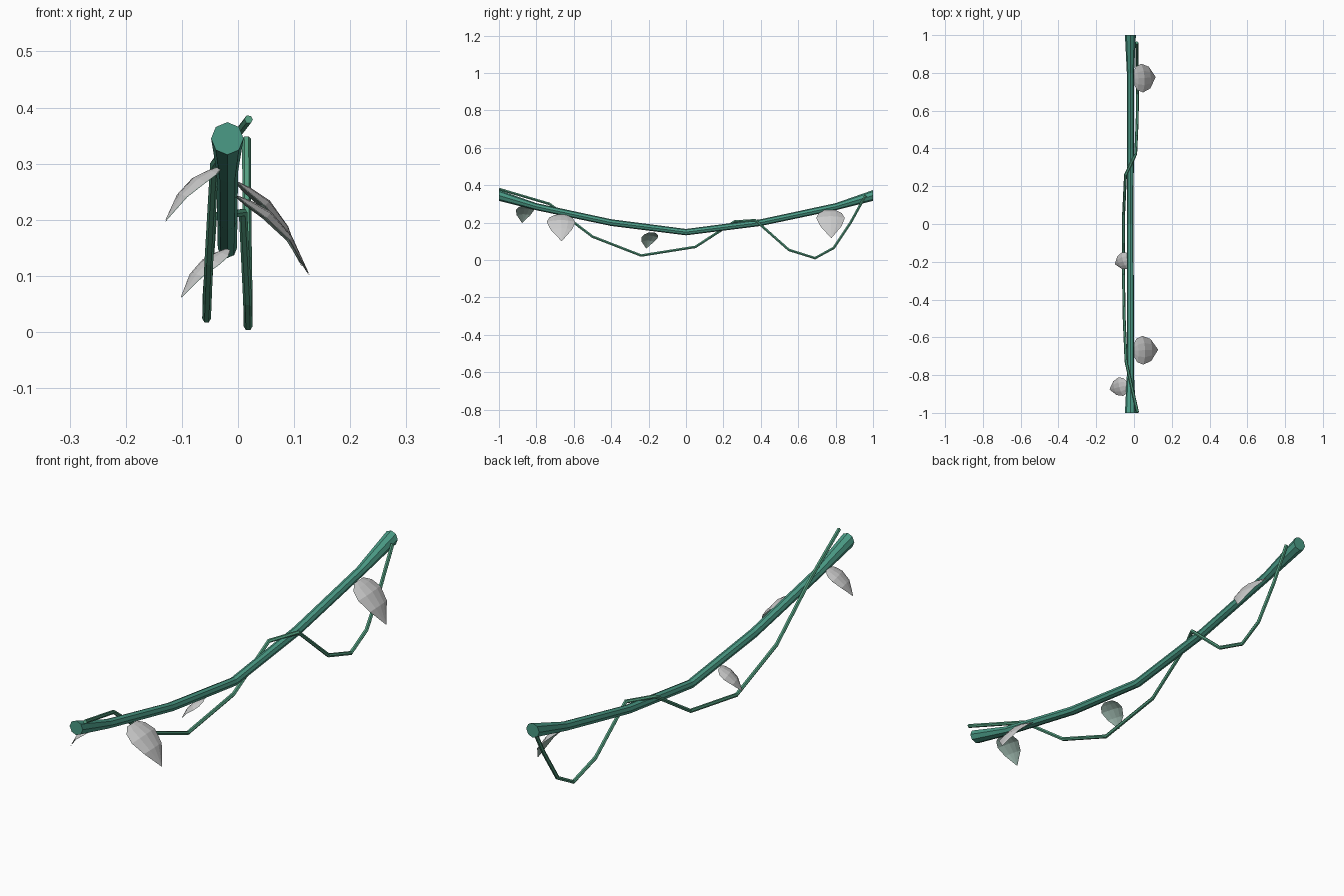
import bpy, bmesh, math
from mathutils import Vector, Matrix

if "Cube" in bpy.data.objects:
    bpy.data.objects.remove(bpy.data.objects["Cube"])


def material(name, color):
    m = bpy.data.materials.new(name)
    m.diffuse_color = (*color, 1)
    m.use_nodes = True
    m.node_tree.nodes["Principled BSDF"].inputs["Base Color"].default_value = m.diffuse_color
    return m


def finish(name, bm, mats=(), recalc=True):
    if recalc:
        bmesh.ops.recalc_face_normals(bm, faces=bm.faces)
    me = bpy.data.meshes.new(name)
    bm.to_mesh(me)
    bm.free()
    for m in mats:
        me.materials.append(m)
    ob = bpy.data.objects.new(name, me)
    bpy.context.collection.objects.link(ob)
    return ob


def tube(name, path, sides, mat, tangent=None):
    """Sweep a flat-sided ring along (x, y, z, radius) points."""
    bm = bmesh.new()
    pts = [Vector(p[:3]) for p in path]
    rings = []
    for i, p in enumerate(pts):
        a, b = pts[max(i - 1, 0)], pts[min(i + 1, len(pts) - 1)]
        t = tangent
        if t is None:
            t = ((p - a).normalized() + (b - p).normalized()).normalized()
        side = Vector((1, 0, 0))
        side = (side - t * side.dot(t)).normalized()
        up = side.cross(t)
        ring = []
        for k in range(sides):
            ang = math.tau * k / sides
            ring.append(bm.verts.new(p + path[i][3] * (math.cos(ang) * side + math.sin(ang) * up)))
        rings.append(ring)
    for r, s in zip(rings, rings[1:]):
        for k in range(sides):
            j = (k + 1) % sides
            bm.faces.new((r[k], r[j], s[j], s[k]))
    bm.faces.new(rings[0])
    bm.faces.new(rings[-1])
    return finish(name, bm, [mat])


# Leaf rows: position along the leaf, half width, arch height (tip closes to a point)
ROWS = [(0.0, 0.40, 0.0), (0.12, 0.82, 0.06), (0.32, 1.0, 0.13), (0.62, 0.76, 0.12)]


def leaf(name, base, tip, half_width, cup, roll=0):
    base, tip = Vector(base), Vector(tip)
    axis = tip - base
    length = axis.length
    u = axis.normalized()
    side = u.cross(Vector((0, 0, 1))).normalized()
    side = Matrix.Rotation(math.radians(roll), 3, u) @ side
    n = side.cross(u)
    bm = bmesh.new()
    # grey top sheet and a green underside just beneath it
    for layer, drop in ((0, 0.0), (1, 0.0015)):
        grid = []
        for t, w, h in ROWS:
            grid.append([bm.verts.new(base + axis * t + side * (c * w * half_width)
                                      + n * (h * length - cup * (c * w) ** 2 - drop))
                         for c in (-1, -0.5, 0, 0.5, 1)])
        end = bm.verts.new(tip - n * drop)
        faces = []
        for r, s in zip(grid, grid[1:]):
            for k in range(4):
                faces.append(bm.faces.new((r[k], r[k + 1], s[k + 1], s[k])))
        for k in range(4):
            faces.append(bm.faces.new((grid[-1][k], grid[-1][k + 1], end)))
        for f in faces:
            f.material_index = layer
            f.normal_update()
            if (f.normal.dot(n) > 0) == bool(layer):
                f.normal_flip()
    return finish(name, bm, [leaf_top, leaf_under], recalc=False)


vine_green = material("vine_green", (0.07, 0.33, 0.24))
tendril_green = material("tendril_green", (0.09, 0.35, 0.22))
leaf_top = material("leaf_grey", (0.6, 0.6, 0.6))
leaf_under = material("leaf_underside", (0.3, 0.42, 0.37))

# Thick sagging main vine, flared at both ends
X = -0.019
half = [(0.4, 0.2, 0.018), (0.8, 0.285, 0.019), (1.0, 0.345, 0.029)]
main = ([(X, -y, z, r) for y, z, r in reversed(half)] + [(X, 0, 0.149, 0.017)]
        + [(X, y, z, r) for y, z, r in half])
tube("main_vine", main, 8, vine_green, Vector((0, 1, 0)))

# Thin tendril winding around it and hanging in two loops
thin = [(0.019, -0.998, 0.379), (-0.042, -0.73, 0.300), (-0.052, -0.5, 0.125),
        (-0.056, -0.24, 0.024), (-0.055, 0.05, 0.070), (-0.045, 0.26, 0.206),
        (0.009, 0.37, 0.213), (0.017, 0.55, 0.054), (0.018, 0.69, 0.010),
        (0.018, 0.79, 0.065), (0.016, 0.88, 0.200), (0.015, 0.96, 0.345)]
tube("thin_vine", [(*p, 0.0078) for p in thin], 6, tendril_green)

# Two large leaves on one side, two small ones on the other
leaf("large_leaf_front", (0.0, -0.67, 0.243), (0.128, -0.665, 0.101), 0.076, 0.016)
leaf("large_leaf_back", (0.0, 0.77, 0.268), (0.115, 0.777, 0.117), 0.076, 0.016)
leaf("small_leaf_front", (-0.036, -0.853, 0.294), (-0.13, -0.876, 0.198), 0.05, 0.012)
leaf("small_leaf_middle", (-0.022, -0.185, 0.148), (-0.102, -0.213, 0.062), 0.047, 0.014)
